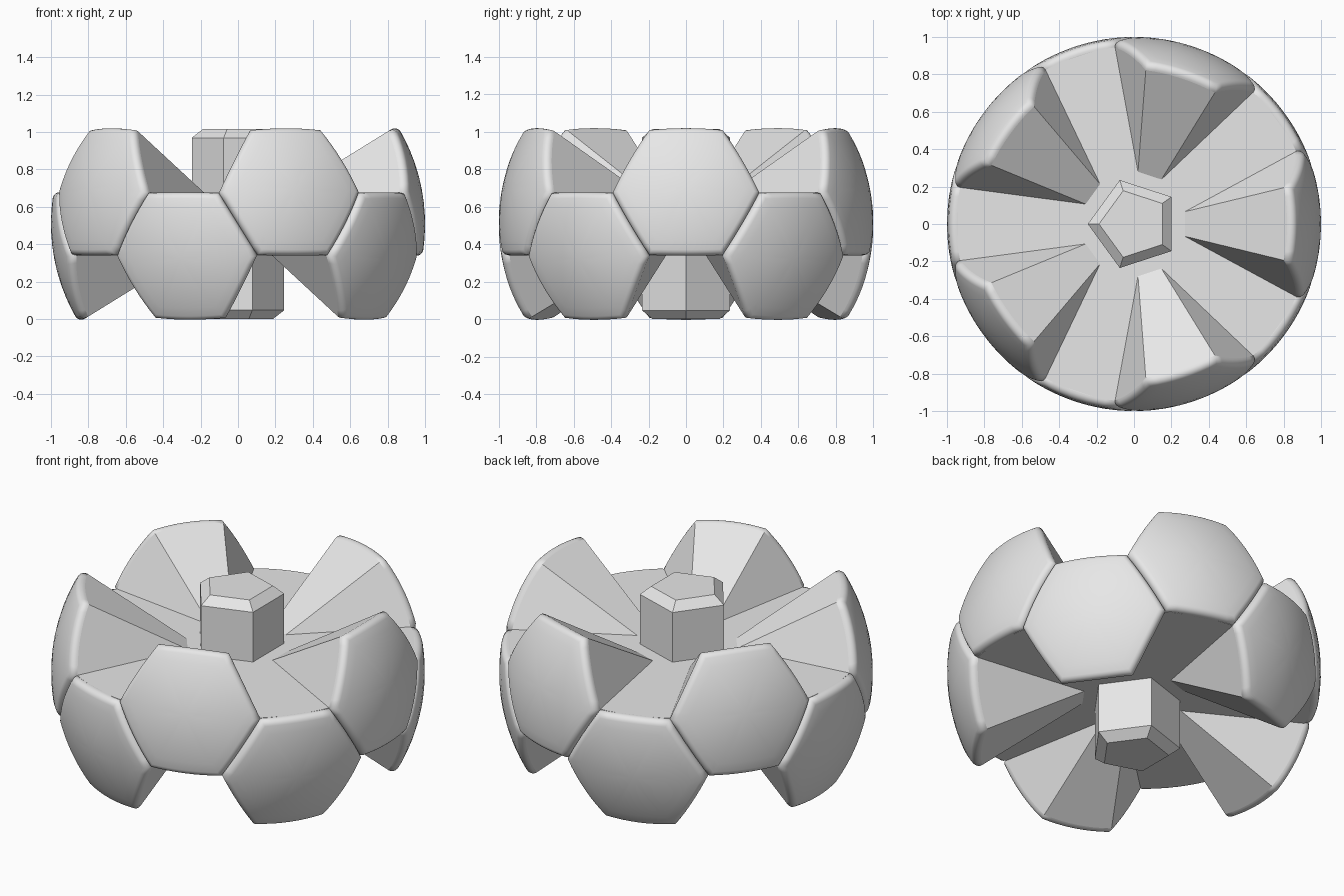
import bpy, bmesh
from math import sin, cos, pi, sqrt, radians
from mathutils import Vector

CENTRE_Z = 0.508    # middle of the ball
ROUND = 0.038       # radius of the rounded panel rim
STEPS = 8           # points along each panel edge

cube = bpy.data.objects.get("Cube")
if cube:
    bpy.data.objects.remove(cube)

grey = bpy.data.materials.new("light grey")
grey.use_nodes = True
grey.diffuse_color = (0.8, 0.8, 0.8, 1)
grey.node_tree.nodes["Principled BSDF"].inputs["Base Color"].default_value = (0.8, 0.8, 0.8, 1)


def to_mesh(bm, name):
    bmesh.ops.recalc_face_normals(bm, faces=bm.faces[:])
    mesh = bpy.data.meshes.new(name)
    bm.to_mesh(mesh)
    bm.free()
    mesh.materials.append(grey)
    return mesh


def place(mesh, name, turn=(0, 0, 0)):
    ob = bpy.data.objects.new(name, mesh)
    ob.location.z = CENTRE_Z
    ob.rotation_euler = turn
    bpy.context.collection.objects.link(ob)


def ico_corner(azimuth, side):
    a = radians(azimuth)
    return Vector((2 * cos(a), 2 * sin(a), side)) / sqrt(5)


def panel_wedge():
    """Domed hexagonal panel with a rounded rim, tapering to the ball centre."""
    tri = [ico_corner(-36, 1), ico_corner(0, -1), ico_corner(36, 1)]
    middle = sum(tri, Vector()).normalized()
    corners = []
    for i in range(3):
        p, q = tri[i], tri[(i + 1) % 3]
        corners += [p.lerp(q, 1 / 3), p.lerp(q, 2 / 3)]
    rim = [corners[i].lerp(corners[(i + 1) % 6], s / STEPS).normalized()
           for i in range(6) for s in range(STEPS)]

    # Dome rings, then the quarter-round down to the flat sides
    rings = [(t, 1) for t in (0.2, 0.4, 0.6, 0.76)]
    for k in range(7):
        a = pi / 2 * (1 - k / 6)
        rings.append((1 - ROUND * (1 - cos(a - 0)) / 0.36 if k == 6 else
                      1 - ROUND * (1 - cos(a)) / 0.36, 1 - ROUND + ROUND * sin(a)))

    bm = bmesh.new()
    top = bm.verts.new(middle)
    loops = [[bm.verts.new(middle.lerp(d, t).normalized() * r) for d in rim]
             for t, r in rings]
    n = len(rim)
    for i in range(n):
        j = (i + 1) % n
        bm.faces.new((top, loops[0][i], loops[0][j]))
        for a, b in zip(loops, loops[1:]):
            bm.faces.new((a[i], b[i], b[j], a[j]))
    for f in bm.faces:
        f.smooth = True

    # Flat sides running in to the centre
    apex = bm.verts.new((0, 0, 0))
    for i in range(6):
        edge = [loops[-1][(i * STEPS + s) % n] for s in range(STEPS + 1)]
        bm.faces.new([apex] + edge)
    return to_mesh(bm, "panel_wedge")


def stacked_prism(name, sides, start, levels):
    """Prism through (radius, z) levels, closed at both ends."""
    bm = bmesh.new()
    loops = [[bm.verts.new((r * cos(start + 2 * pi * i / sides),
                            r * sin(start + 2 * pi * i / sides), z))
              for i in range(sides)] for r, z in levels]
    bm.faces.new(loops[0])
    bm.faces.new(loops[-1])
    for a, b in zip(loops, loops[1:]):
        for i in range(sides):
            j = (i + 1) % sides
            bm.faces.new((a[i], a[j], b[j], b[i]))
    return to_mesh(bm, name)


# Ten panels in two staggered rows
wedge = panel_wedge()
for k in range(5):
    place(wedge, f"upper_panel_{k + 1}", (0, 0, radians(72 * k)))
    place(wedge, f"lower_panel_{k + 1}", (0, pi, radians(72 * k)))

# Flat disc filling the middle between the rows
place(stacked_prism("middle_disc", 80, 0, [(0.95, -0.168), (0.95, 0.168)]), "middle_disc")

# Chamfered five-sided posts above and below
post = stacked_prism("core_post", 5, pi, [(0.247, 0), (0.247, 0.461), (0.187, CENTRE_Z)])
place(post, "upper_core_post")
place(post, "lower_core_post", (0, pi, 0))
